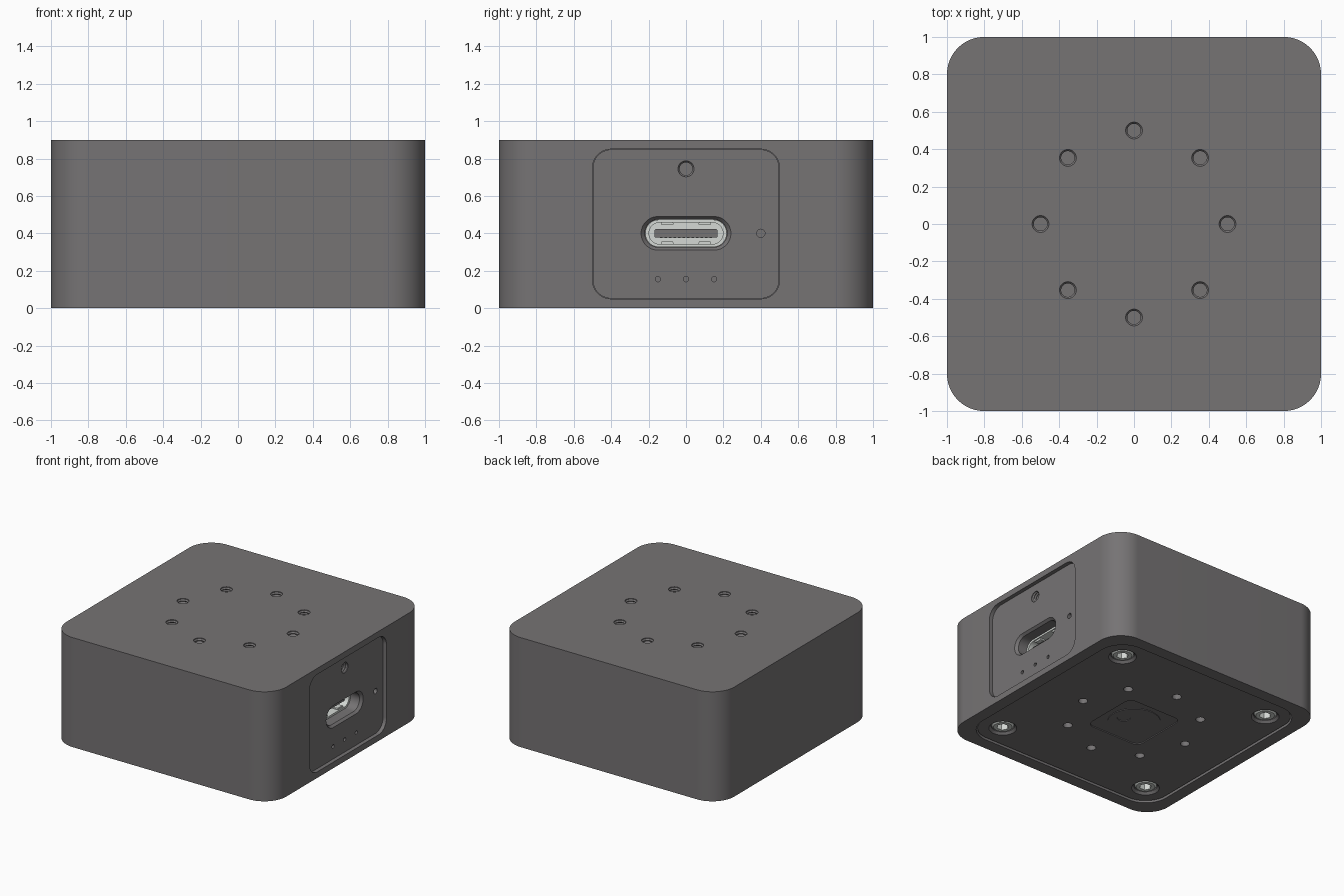
import bpy, bmesh
from math import cos, sin, pi, tau
from mathutils import Matrix, Vector

cube = bpy.data.objects.get("Cube")
if cube:
    bpy.data.objects.remove(cube)


def material(name, r, g, b):
    m = bpy.data.materials.new(name)
    m.use_nodes = True
    m.diffuse_color = (r, g, b, 1)
    m.node_tree.nodes["Principled BSDF"].inputs["Base Color"].default_value = (r, g, b, 1)
    return m


GREY = material("charcoal grey", 0.18, 0.172, 0.175)
SILVER = material("silver", 0.66, 0.69, 0.66)

# Frame of the connector side: local x, y, z become world y, z, x
SIDE = Matrix(((0, 0, 1, 0), (1, 0, 0, 0), (0, 1, 0, 0), (0, 0, 0, 1)))
UP = Matrix.Identity(4)
parts = []


def outline(hx, hy, r, steps, sides):
    """Rounded rectangle (a circle or slot when r is large), or a regular polygon."""
    if sides:
        return [(hx * cos(tau * i / sides), hx * sin(tau * i / sides)) for i in range(sides)]
    points = []
    for k, (sx, sy) in enumerate(((1, 1), (-1, 1), (-1, -1), (1, -1))):
        for i in range(steps + 1):
            a = (k + i / steps) * pi / 2
            points.append((sx * (hx - r) + r * cos(a), sy * (hy - r) + r * sin(a)))
    return points


def loft(name, layers, mat=None, spots=((0, 0),), frame=UP, steps=8, sides=0):
    """Closed solid through layers (hx, hy, r, z), repeated at every spot."""
    bm = bmesh.new()
    for px, py in spots:
        rings = []
        for hx, hy, r, z in layers:
            rings.append([bm.verts.new(frame @ Vector((x + px, y + py, z)))
                          for x, y in outline(hx, hy, r, steps, sides)])
        bm.faces.new(rings[0])
        bm.faces.new(rings[-1])
        for a, b in zip(rings, rings[1:]):
            for i in range(len(a)):
                j = (i + 1) % len(a)
                bm.faces.new((a[i], a[j], b[j], b[i]))
    bmesh.ops.remove_doubles(bm, verts=bm.verts, dist=1e-5)
    bmesh.ops.recalc_face_normals(bm, faces=bm.faces)
    mesh = bpy.data.meshes.new(name)
    bm.to_mesh(mesh)
    bm.free()
    obj = bpy.data.objects.new(name, mesh)
    bpy.context.collection.objects.link(obj)
    if mat:
        mesh.materials.append(mat)
        parts.append(obj)
    else:
        obj.hide_render = True
    return obj


def rod(r, z0, z1):
    return [(r, r, r, z0), (r, r, r, z1)]


def slab(hx, hy, r, z0, z1):
    return [(hx, hy, r, z0), (hx, hy, r, z1)]


def thread(r, top, depth, pitch=0.02):
    """Zigzag profile of a tapped hole, from just outside its mouth inwards."""
    layers = [(r, r, r, top + 0.02), (r, r, r, top - 0.006)]
    for i in range(1, int(depth / pitch * 2)):
        rr = r * (0.8 if i % 2 else 1)
        layers.append((rr, rr, rr, top - 0.006 - i * pitch / 2))
    return layers


def cut(targets, *cutters):
    for cutter in cutters:
        for obj in targets:
            mod = obj.modifiers.new("cut", 'BOOLEAN')
            mod.operation, mod.solver, mod.object = 'DIFFERENCE', 'EXACT', cutter
            graph = bpy.context.evaluated_depsgraph_get()
            mesh = bpy.data.meshes.new_from_object(obj.evaluated_get(graph))
            obj.modifiers.clear()
            obj.data = mesh
        bpy.data.objects.remove(cutter)


ring_spots = [(0.5 * cos(i * tau / 8), 0.5 * sin(i * tau / 8)) for i in range(8)]
corner_spots = [(x, y) for x in (-0.7, 0.7) for y in (-0.7, 0.7)]
PORT_Z = 0.4
port = [(0, PORT_Z)]

# Housing with pockets for the base plate and the connector panel
housing = loft("housing", slab(1, 1, 0.2, 0, 0.9), GREY, steps=24)
cut([housing],
    loft("base_pocket", slab(0.9, 0.9, 0.2, -0.1, 0.2), steps=16),
    loft("panel_pocket", slab(0.5, 0.4, 0.1, 0.91, 1.1), spots=[(0, 0.45)], frame=SIDE, steps=12),
    loft("top_holes", thread(0.045, 0.9, 0.2), spots=ring_spots))

# Recessed connector panel
panel = loft("connector_panel", slab(0.498, 0.398, 0.098, 0.91, 0.97), GREY,
             [(0, 0.45)], SIDE, steps=12)
slot = [(0.22, 0.075, 0.075, 0.72), (0.22, 0.075, 0.075, 0.95),
        (0.24, 0.09, 0.09, 0.97), (0.24, 0.09, 0.09, 1.02)]
cut([housing, panel],
    loft("port_opening", slot, spots=port, frame=SIDE, steps=12),
    loft("panel_screw_hole", thread(0.043, 0.97, 0.16), spots=[(0, 0.745)], frame=SIDE),
    loft("button_hole", rod(0.022, 0.85, 1.02), spots=[(0.4, PORT_Z)], frame=SIDE),
    loft("light_holes", rod(0.014, 0.85, 1.02), spots=[(y, 0.155) for y in (-0.15, 0, 0.15)],
         frame=SIDE))

# Metal connector shell, its tongue, contacts and spring tabs
shell = loft("port_shell", slab(0.218, 0.073, 0.073, 0.721, 0.87), SILVER, port, SIDE, steps=12)
cut([shell], loft("shell_cavity", slab(0.198, 0.058, 0.058, 0.76, 0.95), spots=port,
                  frame=SIDE, steps=12))
loft("port_tongue", slab(0.168, 0.022, 0.006, 0.755, 0.85), GREY, port, SIDE, steps=3)
loft("port_contacts", slab(0.008, 0.024, 0.002, 0.77, 0.84), SILVER,
     [(-0.132 + 0.024 * i, PORT_Z) for i in range(12)], SIDE, steps=2)
loft("spring_tabs", slab(0.032, 0.008, 0.005, 0.77, 0.86), SILVER,
     [(y, PORT_Z + z) for y in (-0.1, 0.1) for z in (-0.052, 0.052)], SIDE, steps=3)

# Base plate with the ring of holes, screw seats and the central sensor window
base = loft("base_plate", slab(0.89, 0.89, 0.19, 0.012, 0.199), GREY, steps=16)
seat = [(0.105, 0.105, 0.105, -0.02), (0.105, 0.105, 0.105, 0.012),
        (0.088, 0.088, 0.088, 0.03), (0.088, 0.088, 0.088, 0.1)]
cut([base],
    loft("base_holes", rod(0.035, -0.05, 0.15), spots=ring_spots),
    loft("screw_seats", seat, spots=corner_spots, steps=10),
    loft("window_recess", slab(0.25, 0.25, 0.06, -0.05, 0.02)))
window = loft("sensor_window", rod(0.2, 0.015, 0.03), GREY, steps=12)
cut([window], loft("sensor_hole", rod(0.05, -0.05, 0.022), spots=[(0.1, 0)]))

# Base screws with hexagon sockets
head = [(0.07, 0.07, 0.07, 0.022), (0.084, 0.084, 0.084, 0.034), (0.084, 0.084, 0.084, 0.11)]
screws = loft("base_screws", head, SILVER, corner_spots, steps=10)
cut([screws], loft("hex_sockets", [(0.046, 0, 0, -0.02), (0.046, 0, 0, 0.08)],
                   spots=corner_spots, sides=6))

# Smooth the rounded faces and keep the edges sharp
bpy.ops.object.select_all(action='DESELECT')
for part in parts:
    part.select_set(True)
bpy.context.view_layer.objects.active = housing
bpy.ops.object.shade_smooth_by_angle(angle=pi / 7)
